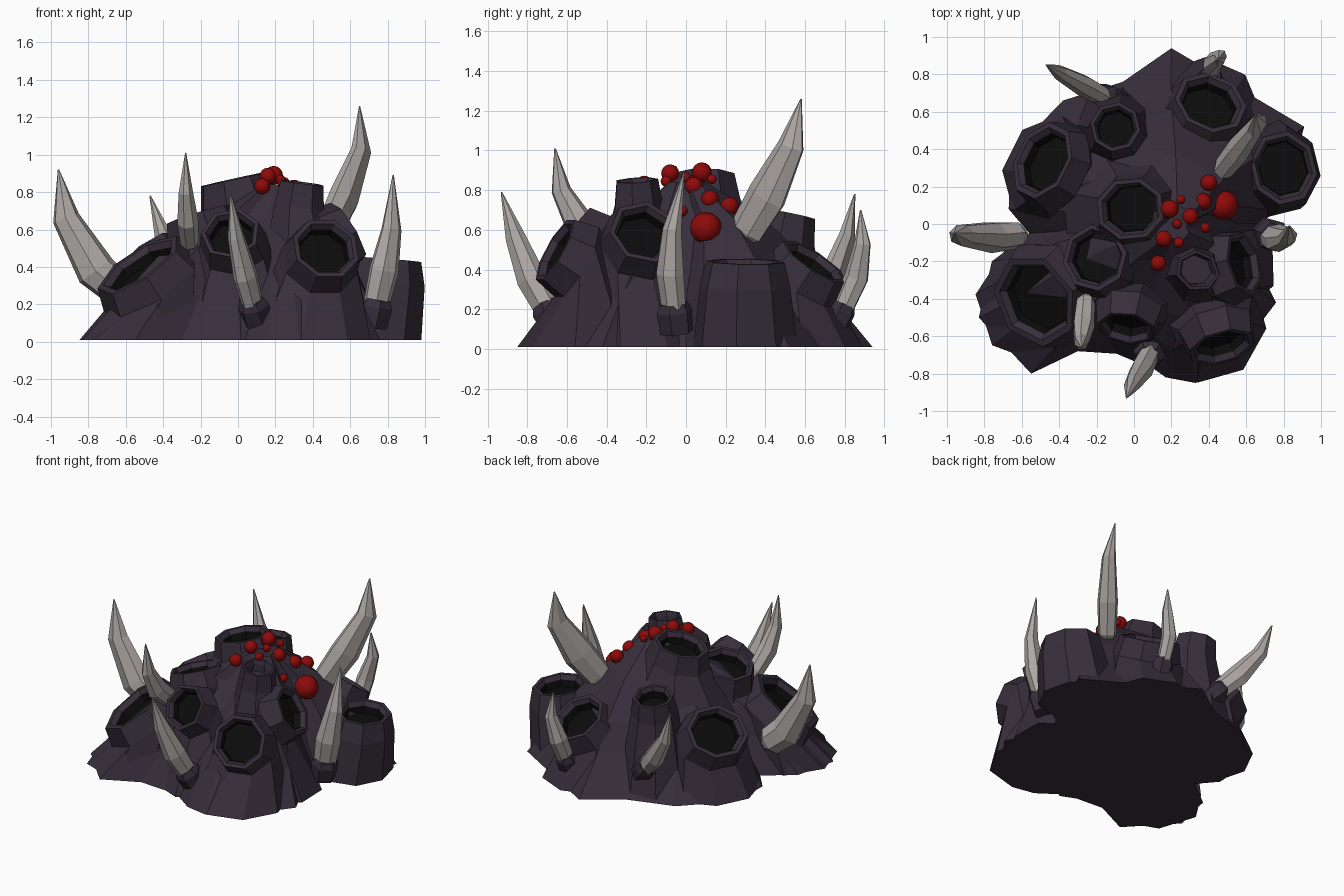
import bpy, bmesh, math
from mathutils import Vector

if "Cube" in bpy.data.objects:
    bpy.data.objects.remove(bpy.data.objects["Cube"])

UP = Vector((0, 0, 1))


def material(name, rgb):
    m = bpy.data.materials.new(name)
    m.diffuse_color = (*rgb, 1)
    m.use_nodes = True
    m.node_tree.nodes["Principled BSDF"].inputs["Base Color"].default_value = m.diffuse_color
    return m


HIDE = material("purple_hide", (0.038, 0.027, 0.043))
DARK = material("hollow_black", (0.004, 0.0037, 0.004))
BONE = material("bone_grey", (0.42, 0.39, 0.37))
RED = material("blister_red", (0.27, 0.003, 0.003))


def loft(name, rings, mats, cap_mat=0, dark_from=None):
    """Skin a list of equal-sized rings, close both ends."""
    bm = bmesh.new()
    loops = [[bm.verts.new(p) for p in r] for r in rings]
    n = len(loops[0])
    for k, (a, b) in enumerate(zip(loops, loops[1:])):
        for i in range(n):
            f = bm.faces.new((a[i], a[(i + 1) % n], b[(i + 1) % n], b[i]))
            if dark_from is not None and k >= dark_from:
                f.material_index = 1
    bm.faces.new(loops[0][::-1])
    bm.faces.new(loops[-1]).material_index = cap_mat
    bmesh.ops.remove_doubles(bm, verts=bm.verts, dist=0.0005)
    bmesh.ops.recalc_face_normals(bm, faces=bm.faces)
    me = bpy.data.meshes.new(name)
    bm.to_mesh(me)
    bm.free()
    for m in mats:
        me.materials.append(m)
    ob = bpy.data.objects.new(name, me)
    bpy.context.collection.objects.link(ob)
    return ob


def ring(c, u, v, r, n, turn=0.0, sx=1.0):
    return [c + u * (r * sx * math.cos(turn + i * math.tau / n))
            + v * (r * math.sin(turn + i * math.tau / n)) for i in range(n)]


# Central mound: one footprint, shrinking and shifting as it rises
FOOT = [(.2, .94), (-.06, .76), (-.38, .66), (-.66, .37), (-.67, .08), (-.56, -.05),
        (-.76, -.2), (-.83, -.5), (-.55, -.8), (-.3, -.68), (0, -.7), (.17, -.82),
        (.33, -.85), (.5, -.76), (.76, -.42), (.64, -.18), (.66, 0), (.82, .1),
        (.85, .3), (.91, .52)]
LEVELS = [(0.01, 1, 0, 0), (.25, .79, .04, 0), (.45, .62, .08, .03),
          (.66, .36, .15, .05), (.84, .11, .21, 0)]
loft("mound", [[(x * s + dx, y * s + dy, z) for x, y in FOOT] for z, s, dx, dy in LEVELS],
     [HIDE])


# Vents: lumps rising to a tilted rim with a hollow
def vent(name, c, n, r, base, rb, sx=1.0, sides=8, dark=True):
    c, n, base = Vector(c), Vector(n).normalized(), Vector(base)
    base.z = max(base.z, 0.01)
    flat = Vector((n.x, n.y, 0)).normalized()
    u = UP.cross(flat)
    v = n.cross(u)
    t = math.pi / sides
    rings = [ring(base, u, -flat, rb, sides, t, sx),
             ring(c - n * 0.13, u, v, r * 1.16, sides, t, sx),
             ring(c, u, v, r, sides, t, sx),
             ring(c, u, v, r * 0.86, sides, t, sx),
             ring(c - n * 0.03, u, v, r * 0.76, sides, t, sx),
             ring(c - n * 0.08, u, v, r * 0.72, sides, t, sx)]
    loft(name, rings, [HIDE, DARK], cap_mat=int(dark), dark_from=4 if dark else None)


vent("summit_vent", (-.02, .08, .87), (-.22, -.02, 1), .19, (.02, .06, .4), .42, .9)
vent("upper_left_vent", (-.21, -.18, .68), (-.3, .08, 1), .18, (-.2, -.2, .1), .28)
vent("front_vent", (-.04, -.56, .58), (-.15, -.85, .55), .16, (.0, -.42, 0), .32, 1.0, 7)
vent("front_right_vent", (.47, -.66, .5), (.24, -.85, .48), .185, (.38, -.52, 0), .33)
vent("front_left_vent", (-.53, -.41, .41), (-.5, -.3, .75), .26, (-.52, -.42, 0), .33, 1.0, 7)
vent("right_vent", (.59, -.21, .59), (.85, .22, .5), .18, (.5, -.22, 0), .27, 1.0, 7)
vent("small_vent", (.34, -.25, .85), (.12, -.05, 1), .12, (.34, -.28, .2), .26, .9, 7, False)
vent("side_column_vent", (.80, .3, .44), (.08, .02, 1), .18, (.74, .3, 0), .24, 1.12)
vent("back_right_vent", (.41, .65, .44), (.22, .5, .75), .19, (.38, .6, 0), .29, 1.05)
vent("back_vent", (-.1, .52, .68), (-.05, .2, 1), .135, (-.1, .5, 0), .24)
vent("back_left_vent", (-.49, .34, .46), (-.6, .3, .75), .195, (-.42, .28, 0), .28, 1.12)


# Horns: tapered curved spikes, some held in a dark socket
def horn(name, pts, r, socket=False, flat=0.78):
    pts = [Vector(p) for p in pts]
    d = (pts[1] - pts[0]).normalized()
    side = pts[-1] - pts[0]
    across = UP.cross(Vector((side.x, side.y, 0))).normalized()
    path = [pts[0] - d * r * 0.5] + pts
    widths = [r * 0.45, r * 0.88, r, r * 0.68, 0.004]
    rings = []
    for i, (p, w) in enumerate(zip(path, widths)):
        t = (path[min(i + 1, 4)] - path[max(i - 1, 0)]).normalized()
        u = (across - t * across.dot(t)).normalized()
        rings.append(ring(p, u, t.cross(u), w, 7, 0.0, flat))
    loft(name, rings, [BONE])
    if socket:
        u = d.orthogonal().normalized()
        v = d.cross(u)
        loft(name + "_socket", [ring(pts[0] - d * 0.12, u, v, r * 1.0, 6),
                                ring(pts[0] - d * 0.01, u, v, r * 1.08, 6),
                                ring(pts[0] + d * 0.03, u, v, r * 0.85, 6)], [HIDE])


horn("left_horn", [(-.64, -.06, .28), (-.76, -.07, .38), (-.92, -.06, .66), (-.96, -.05, .92)], .11)
horn("front_left_horn", [(-.26, -.42, .54), (-.27, -.55, .65), (-.28, -.63, .8), (-.28, -.66, 1.01)], .075)
horn("front_horn", [(.08, -.7, .2), (.04, -.78, .35), (-.01, -.86, .56), (-.04, -.93, .79)], .08, True)
horn("right_horn", [(.74, -.06, .2), (.78, -.08, .38), (.82, -.07, .6), (.83, -.01, .89)], .085, True)
horn("back_right_horn", [(.49, .31, .6), (.57, .41, .77), (.66, .53, 1.02), (.65, .58, 1.26)], .11, False, .62)
horn("back_left_horn", [(-.16, .68, .25), (-.27, .74, .37), (-.4, .81, .56), (-.47, .85, .78)], .075, True)
horn("back_horn", [(.41, .79, .2), (.42, .86, .36), (.46, .89, .53), (.45, .88, .7)], .065, True)

# Red blisters scattered down the right slope
BLISTERS = [(.13, -.21, .83, .043), (.16, -.08, .885, .045), (.19, .08, .89, .05),
            (.3, .04, .82, .046), (.37, .12, .755, .046), (.4, .22, .72, .046),
            (.48, .1, .61, .08), (.38, -.02, .695, .028), (.24, -.1, .845, .028),
            (.25, .13, .855, .024), (.23, 0, .865, .026)]
for i, (x, y, z, r) in enumerate(BLISTERS):
    bpy.ops.mesh.primitive_uv_sphere_add(segments=12, ring_count=8, radius=r, location=(x, y, z))
    ob = bpy.context.object
    ob.name = f"blister_{i + 1}"
    ob.data.materials.append(RED)
    bpy.ops.object.shade_smooth_by_angle(angle=math.radians(50))
